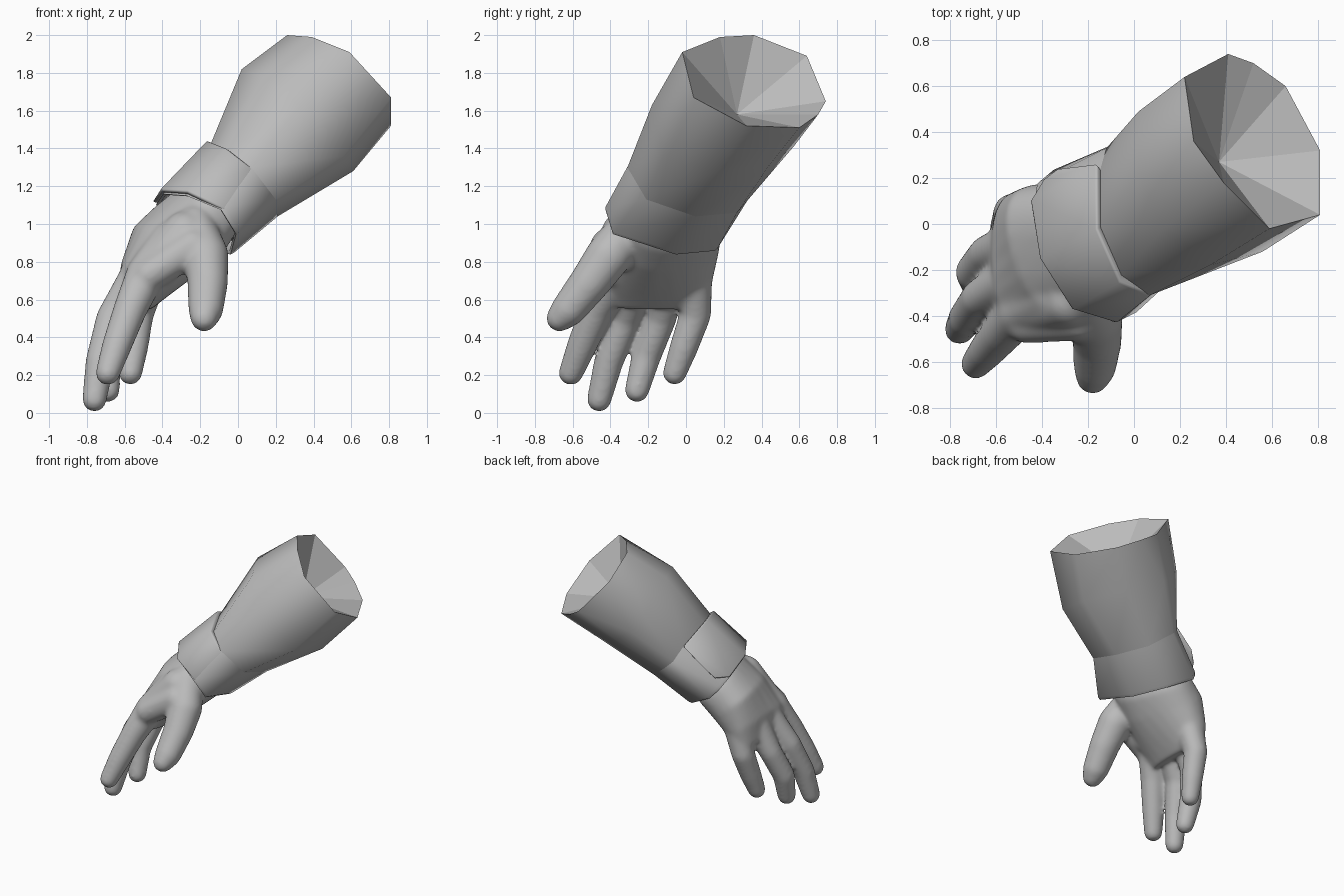
import bpy
import bmesh
from mathutils import Vector, Matrix

default_cube = bpy.data.objects.get("Cube")
if default_cube:
    bpy.data.objects.remove(default_cube, do_unlink=True)

# One plain grey for everything
grey = bpy.data.materials.new("plain_grey")
grey.use_nodes = True
grey_value = (0.5, 0.5, 0.5, 1)
grey.diffuse_color = grey_value
grey.node_tree.nodes["Principled BSDF"].inputs["Base Color"].default_value = grey_value


def points(*coordinates):
    return [Vector(c) for c in coordinates]


def centre(ring):
    return sum(ring, Vector()) / len(ring)


def scaled(ring, factor, shift=Vector()):
    middle = centre(ring)
    return [middle.lerp(p, factor) + shift for p in ring]


def loft(bm, rings, apex=None):
    """Skin closed rings of equal length, ending in caps or a fan to an apex."""
    loops = [[bm.verts.new(p) for p in ring] for ring in rings]
    count = len(loops[0])
    for lower, upper in zip(loops, loops[1:]):
        for i in range(count):
            j = (i + 1) % count
            bm.faces.new((lower[i], lower[j], upper[j], upper[i]))
    bm.faces.new(loops[0][::-1])
    if apex is None:
        bm.faces.new(loops[-1])
    else:
        tip = bm.verts.new(apex)
        for i in range(count):
            bm.faces.new((loops[-1][i], loops[-1][(i + 1) % count], tip))


def make_object(name, bm):
    bmesh.ops.recalc_face_normals(bm, faces=bm.faces)
    mesh = bpy.data.meshes.new(name)
    bm.to_mesh(mesh)
    bm.free()
    mesh.materials.append(grey)
    obj = bpy.data.objects.new(name, mesh)
    bpy.context.collection.objects.link(obj)
    bpy.ops.object.select_all(action='DESELECT')
    obj.select_set(True)
    bpy.context.view_layer.objects.active = obj
    return obj


def apply_modifiers(obj):
    for modifier in list(obj.modifiers):
        bpy.ops.object.modifier_apply(modifier=modifier.name)


# Rings along the forearm, each starting at the thumb side and running under the wrist
cuff_ring = points((-.08, -.43, 1.08), (0, -.39, .95), (-.03, -.05, .84),
                   (-.15, .16, .86), (-.36, .23, .98), (-.42, .18, 1.06),
                   (-.45, .1, 1.12), (-.41, -.15, 1.18), (-.27, -.37, 1.17))
wrist_ring = points((.07, -.31, 1.3), (.2, -.21, 1.13), (.21, .05, 1.04),
                    (.09, .27, 1.06), (-.06, .36, 1.18), (-.12, .33, 1.24),
                    (-.16, .26, 1.34), (-.16, -.02, 1.44), (-.06, -.25, 1.4))
forearm_ring = points((.33, -.18, 1.63), (.56, -.12, 1.36), (.61, .17, 1.28),
                      (.43, .44, 1.31), (.2, .57, 1.41), (.1, .55, 1.5),
                      (.02, .49, 1.62), (.02, .22, 1.82), (.13, -.02, 1.78))
opening_ring = points((.59, -.02, 1.91), (.81, .04, 1.67), (.81, .32, 1.52),
                      (.66, .6, 1.51), (.52, .7, 1.58), (.41, .74, 1.65),
                      (.22, .64, 1.89), (.26, .36, 2), (.39, .18, 1.99))
PLATE_COLUMNS = (6, 7, 8)


def under_plate(ring):
    """Sink the part of a ring that the raised plate covers."""
    middle = centre(ring)
    return [middle.lerp(p, .91 if i in PLATE_COLUMNS else 1)
            for i, p in enumerate(ring)]


# Sleeve: flared tube with a faceted cone closing the opening
bm = bmesh.new()
loft(bm, [under_plate(wrist_ring), forearm_ring, opening_ring],
     apex=Vector((.37, .27, 1.58)))
sleeve = make_object("sleeve", bm)
bpy.ops.object.shade_smooth_by_angle(angle=1.1)
for face in sleeve.data.polygons:
    if len(face.vertices) == 3:
        face.use_smooth = False

# Wrist band: rolled lip and recess around the hand
bm = bmesh.new()
along_arm = (centre(wrist_ring) - centre(cuff_ring)).normalized()
lip = under_plate(cuff_ring)
loft(bm, [scaled(lip, .9, along_arm * .08),
          scaled(lip, .92),
          scaled(lip, .98, along_arm * -.008),
          scaled(lip, 1, along_arm * .015),
          under_plate(wrist_ring)])
make_object("wrist_band", bm)
bpy.ops.object.shade_smooth_by_angle(angle=1.2)

# Raised plate over the back of the wrist: pointed outer end, other end sinks into the band
bm = bmesh.new()
cuff_middle, wrist_middle = centre(cuff_ring), centre(wrist_ring)
point_low, point_high = points((-.39, .2, 1.13), (-.34, .24, 1.2))
columns = [[point_low, point_high,
            wrist_middle.lerp(point_high, .9), cuff_middle.lerp(point_low, .9)]]
spans = [(cuff_ring[i], wrist_ring[i], 1.01) for i in PLATE_COLUMNS]
spans.append((cuff_ring[0], wrist_ring[0], 1.004))
spans.append((cuff_ring[0].lerp(cuff_ring[1], .3), wrist_ring[0].lerp(wrist_ring[1], .2), .97))
for low, high, lift in spans:
    columns.append([cuff_middle.lerp(low, lift), wrist_middle.lerp(high, lift),
                    wrist_middle.lerp(high, .88), cuff_middle.lerp(low, .9)])
loft(bm, columns)
plate = make_object("wrist_plate", bm)
bevel = plate.modifiers.new("soft_edges", 'BEVEL')
bevel.width = .01
bevel.segments = 2
bevel.limit_method = 'ANGLE'
bevel.angle_limit = 1.1
apply_modifiers(plate)
bpy.ops.object.shade_smooth_by_angle(angle=.9)


# Hand: lofted palm and tapering digits, fused into one smooth skin
def tapered_link(bm, start, start_radius, end, end_radius):
    link = bmesh.new()
    for place, radius in ((start, start_radius), (end, end_radius)):
        bmesh.ops.create_icosphere(link, subdivisions=3, radius=radius,
                                   matrix=Matrix.Translation(place))
    hull = bmesh.ops.convex_hull(link, input=link.verts)
    unused = [e for e in hull["geom_interior"] if isinstance(e, bmesh.types.BMVert)]
    bmesh.ops.delete(link, geom=unused, context='VERTS')
    scratch = bpy.data.meshes.new("scratch")
    link.to_mesh(scratch)
    link.free()
    bm.from_mesh(scratch)
    bpy.data.meshes.remove(scratch)


def digit(bm, *joints):
    for (a, start_radius), (b, end_radius) in zip(joints, joints[1:]):
        tapered_link(bm, Vector(a), start_radius, Vector(b), end_radius)


def palm_section(middle, half_width, half_depth, sides=24):
    middle, half_width, half_depth = points(middle, half_width, half_depth)
    section = []
    for i in range(sides):
        turn = Matrix.Rotation(i * 6.28319 / sides, 2) @ Vector((1, 0))
        # Slightly squared oval
        u, v = [abs(t) ** .85 * (1 if t > 0 else -1) for t in turn]
        section.append(middle + half_width * u + half_depth * v)
    return section


bm = bmesh.new()
loft(bm, [palm_section((-.15, -.07, 1.09), (-.11, .23, 0), (-.11, -.05, .12)),
          palm_section((-.25, -.08, .98), (-.11, .26, 0), (-.14, -.05, .13)),
          palm_section((-.37, -.11, .87), (-.08, .28, 0), (-.16, -.03, .12)),
          palm_section((-.5, -.15, .7), (-.01, .29, 0), (-.12, 0, .09)),
          palm_section((-.55, -.16, .58), (0, .27, 0), (-.08, 0, .04))])
# index, middle, ring, little
digit(bm, ((-.35, -.3, .9), .12), ((-.49, -.38, .73), .105), ((-.57, -.47, .55), .09),
      ((-.64, -.55, .36), .08), ((-.69, -.61, .21), .066))
digit(bm, ((-.53, -.24, .72), .1), ((-.67, -.32, .5), .083),
      ((-.73, -.41, .27), .079), ((-.76, -.46, .07), .066))
digit(bm, ((-.53, -.09, .72), .1), ((-.64, -.13, .5), .081),
      ((-.7, -.21, .3), .079), ((-.69, -.26, .12), .066))
digit(bm, ((-.48, .04, .7), .1), ((-.53, .05, .52), .084),
      ((-.55, -.01, .35), .077), ((-.57, -.06, .21), .064))
# thumb, and the web joining it to the index side of the palm
digit(bm, ((-.23, -.29, .99), .11), ((-.17, -.41, .83), .122),
      ((-.16, -.51, .69), .108), ((-.17, -.62, .55), .094), ((-.18, -.67, .5), .072))
digit(bm, ((-.24, -.41, .88), .1), ((-.47, -.43, .73), .09))
digit(bm, ((-.28, -.33, .95), .12), ((-.42, -.36, .78), .12))
hand = make_object("hand", bm)
remesh = hand.modifiers.new("fuse", 'REMESH')
remesh.mode = 'VOXEL'
remesh.voxel_size = .012
relax = hand.modifiers.new("relax", 'SMOOTH')
relax.factor = .5
relax.iterations = 26
apply_modifiers(hand)
bpy.ops.object.shade_smooth()
